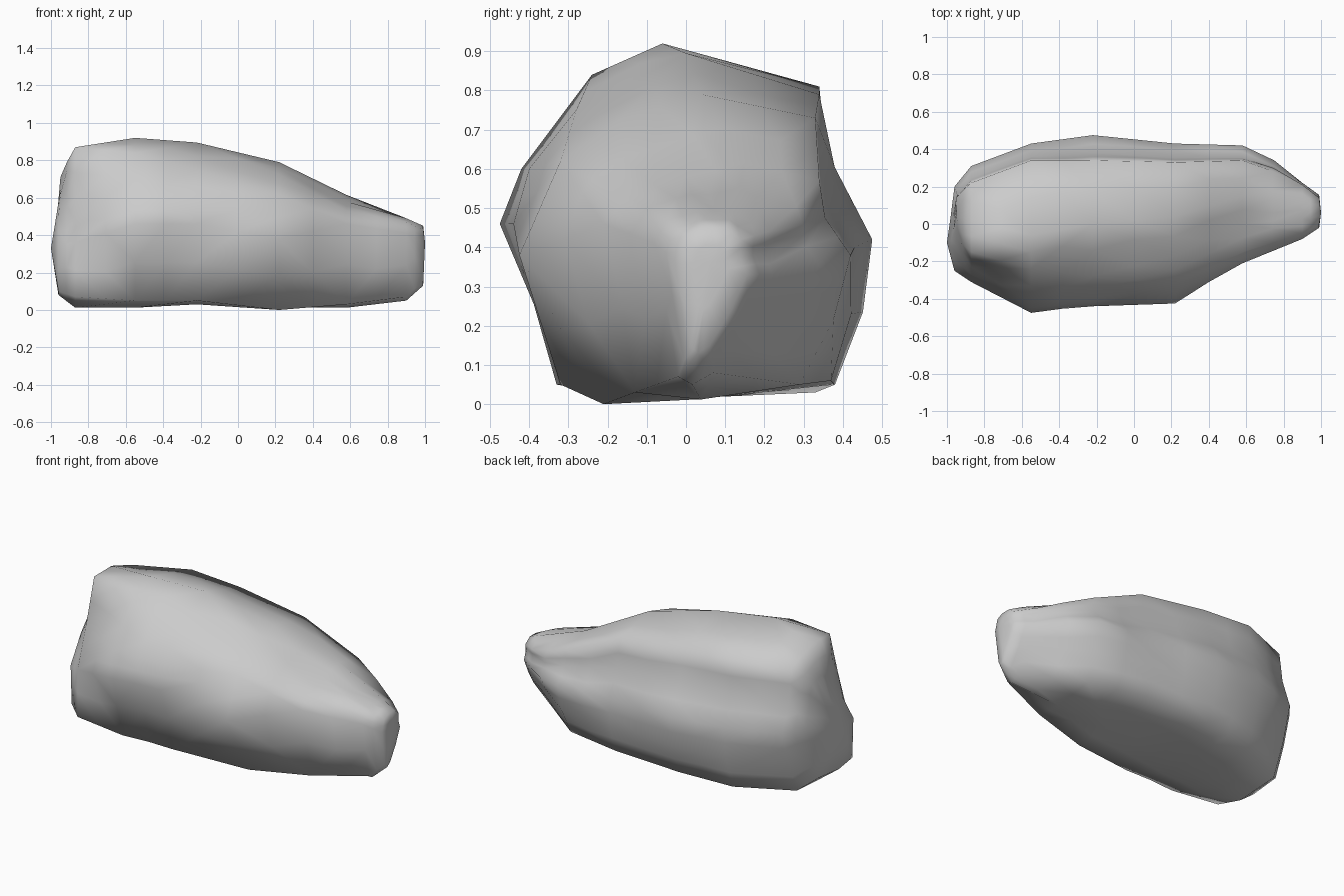
import bpy, bmesh, math
from mathutils import Vector

if "Cube" in bpy.data.objects:
    bpy.data.objects.remove(bpy.data.objects["Cube"])

# Cross-sections along x: eight (y, z) points each, from front bottom over the top to back bottom
SECTIONS = [
    (-0.96, [(-.24, .10), (-.25, .34), (-.15, .50), (-.07, .62), (.04, .71), (.14, .69), (.20, .45), (.08, .10)]),
    (-0.87, [(-.31, .07), (-.31, .36), (-.23, .60), (-.15, .87), (.02, .87), (.22, .80), (.31, .43), (.17, .03)]),
    (-0.55, [(-.33, .05), (-.475, .46), (-.42, .60), (-.24, .84), (-.06, .92), (.34, .81), (.43, .43), (.33, .03)]),
    (-0.22, [(-.32, .05), (-.44, .46), (-.40, .60), (-.28, .75), (.00, .895), (.34, .79), (.475, .42), (.38, .05)]),
    (0.22, [(-.21, .00), (-.425, .38), (-.32, .62), (-.17, .725), (.04, .79), (.33, .73), (.43, .40), (.37, .06)]),
    (0.58, [(-.13, .03), (-.21, .46), (-.15, .53), (.00, .58), (.15, .615), (.34, .57), (.42, .38), (.29, .05)]),
    (0.90, [(-.02, .07), (-.08, .41), (-.05, .47), (.03, .49), (.12, .49), (.21, .44), (.22, .33), (.07, .08)]),
    (0.99, [(.01, .15), (-.02, .36), (.00, .43), (.04, .45), (.10, .45), (.14, .42), (.155, .33), (.06, .15)]),
]


def full_ring(pts):
    """Add a hollow upper back, a fuller lower back and a flat belly to a section."""
    (ya, za), (yf, zf), (yg, zg), (yh, zh) = pts[0], *pts[5:]
    upper = ((yf + yg) / 2 - .06 * yg, (zf + zg) / 2)
    lower = ((yg + yh) / 2 + .05 * yg, (zg + zh) / 2)
    belly = (ya * .6 + yh * .4, max(.012, min(za, zh) - .02))
    return pts[:6] + [upper, pts[6], lower, pts[7], belly]


bm = bmesh.new()
rings = [[bm.verts.new((x, y, z)) for y, z in full_ring(pts)] for x, pts in SECTIONS]
n = len(rings[0])

# Skin between neighbouring sections
for a, b in zip(rings, rings[1:]):
    for i in range(n):
        j = (i + 1) % n
        bm.faces.new((a[i], a[j], b[j], b[i]))

# Bulging blunt end and nose tip
for ring, tip in ((rings[0], (-1.0, -.10, .33)), (rings[-1], (1.0, .06, .36))):
    top = bm.verts.new(tip)
    for i in range(n):
        bm.faces.new((ring[i], top, ring[(i + 1) % n]))

# Irregular facets, one finer level for chips and hollows
bmesh.ops.triangulate(bm, faces=bm.faces[:], quad_method='SHORT_EDGE')
bmesh.ops.subdivide_edges(bm, edges=bm.edges[:], cuts=1, use_grid_fill=True)


def push(centre, offset, radius):
    """Move the surface near a point with a soft falloff."""
    for v in bm.verts:
        t = 1 - (v.co - Vector(centre)).length / radius
        if t > 0:
            v.co += Vector(offset) * min(1, 1.5 * t)


push((.42, -.25, .25), (0, .03, 0), .22)        # hollow before the nose
push((-.38, -.40, .24), (0, .03, 0), .25)       # overhang on the front
push((-.95, .05, .58), (.02, 0, 0), .20)        # notch in the blunt end
push((.76, .32, .40), (.01, .02, 0), .15)       # fuller back of the nose

bmesh.ops.recalc_face_normals(bm, faces=bm.faces[:])

mesh = bpy.data.meshes.new("boulder")
bm.to_mesh(mesh)
bm.free()
boulder = bpy.data.objects.new("boulder", mesh)
bpy.context.collection.objects.link(boulder)
bpy.context.view_layer.objects.active = boulder
boulder.select_set(True)
bpy.ops.object.shade_smooth_by_angle(angle=math.radians(75))
